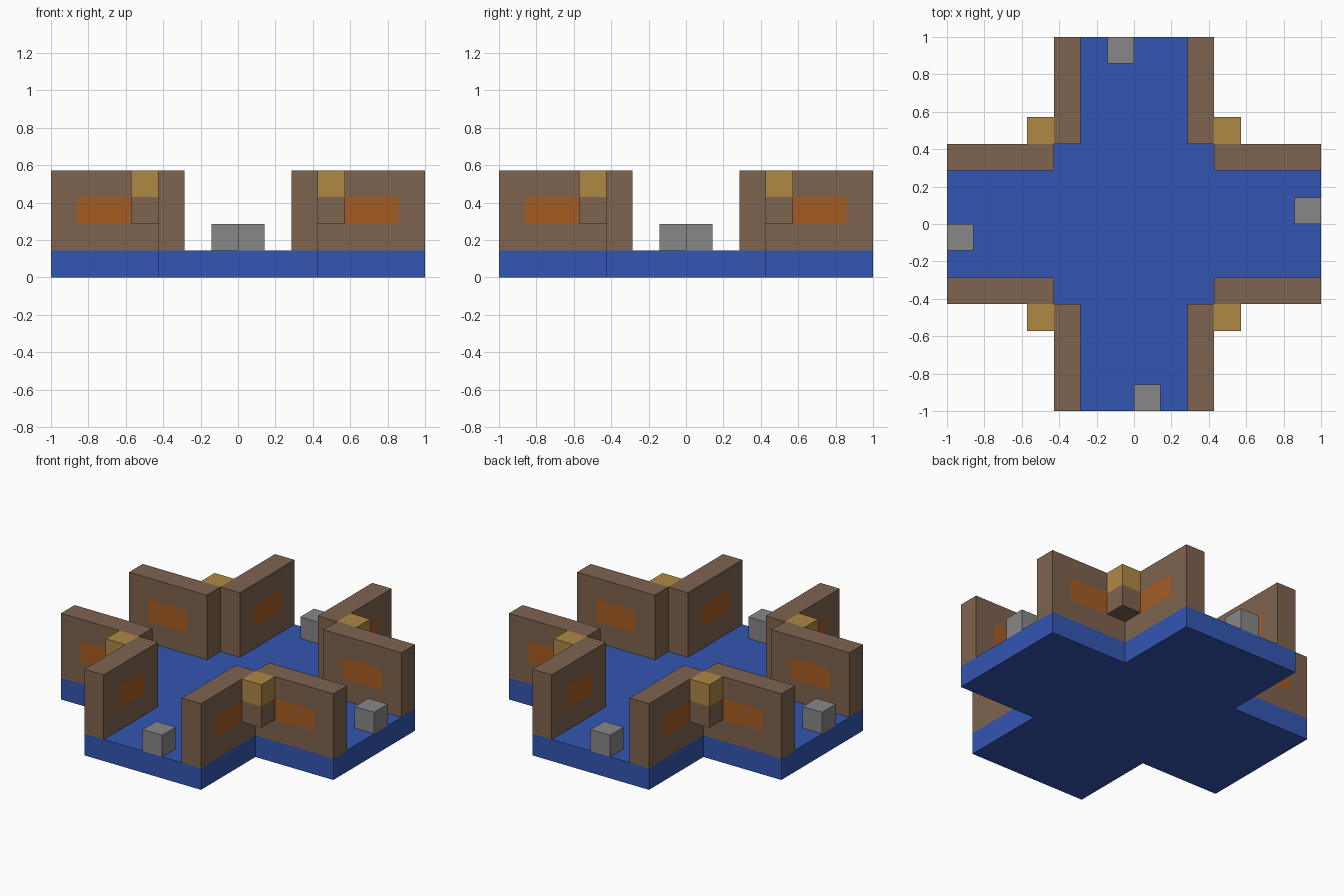
import bpy, bmesh
from math import pi
from mathutils import Matrix, Vector

cube = bpy.data.objects.get("Cube")
if cube:
    bpy.data.objects.remove(cube, do_unlink=True)

U = 1 / 3.5  # two grid modules
H = U / 2    # one grid module


def material(name, rgb):
    lin = [((c / 255 + 0.055) / 1.055) ** 2.4 for c in rgb]
    m = bpy.data.materials.new(name)
    m.use_nodes = True
    m.diffuse_color = (*lin, 1)
    bsdf = next(n for n in m.node_tree.nodes if n.type == 'BSDF_PRINCIPLED')
    bsdf.inputs["Base Color"].default_value = (*lin, 1)
    return m


BLUE = material("floor blue", (51, 86, 178))
BROWN = material("wall brown", (127, 99, 79))
ORANGE = material("panel orange", (165, 92, 36))
GOLD = material("lamp gold", (175, 136, 69))
GREY = material("stone grey", (135, 135, 135))


def finish(name, bm, mats, turn=0):
    bmesh.ops.rotate(bm, verts=bm.verts, matrix=Matrix.Rotation(turn * pi / 2, 3, 'Z'))
    bmesh.ops.recalc_face_normals(bm, faces=bm.faces)
    mesh = bpy.data.meshes.new(name)
    bm.to_mesh(mesh)
    bm.free()
    for m in mats:
        mesh.materials.append(m)
    obj = bpy.data.objects.new(name, mesh)
    bpy.context.collection.objects.link(obj)


def box(lo, hi, cuts=()):
    """Box between two corners in grid modules, sliced at (axis, position) cuts."""
    bm = bmesh.new()
    lo, hi = Vector(lo) * H, Vector(hi) * H
    bmesh.ops.create_cube(bm, size=1)
    for v in bm.verts:
        v.co = [(a + b) / 2 + c * (b - a) for a, b, c in zip(lo, hi, v.co)]
    for axis, pos in cuts:
        normal = Vector([float(i == axis) for i in range(3)])
        bmesh.ops.bisect_plane(bm, geom=bm.verts[:] + bm.edges[:] + bm.faces[:],
                               plane_co=normal * pos * H, plane_no=normal)
    return bm


# Cross-shaped floor slab
bm = bmesh.new()
outline = []
corner = [(7, -3), (7, 3), (3, 3)]
for turn in range(4):
    rot = Matrix.Rotation(turn * pi / 2, 3, 'Z')
    outline += [bm.verts.new(rot @ Vector((x * H, y * H, 0))) for x, y in corner]
base = bm.faces.new(outline)
top = bmesh.ops.extrude_face_region(bm, geom=[base])["geom"]
bmesh.ops.translate(bm, vec=(0, 0, H), verts=[v for v in top if isinstance(v, bmesh.types.BMVert)])
finish("floor", bm, [BLUE])

for turn, side in enumerate(("left", "back", "right", "front")):
    # Pair of walls along the arm, with a coloured panel on both broad faces
    for s, label in ((1, "a"), (-1, "b")):
        y0, y1 = sorted((2 * s, 3 * s))
        bm = box((3, y0, 1), (7, y1, 4), [(0, 4), (0, 6), (2, 2), (2, 3)])
        for f in bm.faces:
            c = f.calc_center_median() / H
            if abs(f.normal.y) > 0.9 and 4 < c.x < 6 and 2 < c.z < 3:
                f.material_index = 1
        finish(f"{side}_wall_{label}", bm, [BROWN, ORANGE], turn)

    # Lamp on the outer corner: gold head over a brown bracket
    bm = box((3, 3, 2), (4, 4, 4), [(2, 3)])
    for f in bm.faces:
        f.material_index = int(f.calc_center_median().z > 3 * H)
    finish(f"{side}_corner_lamp", bm, [BROWN, GOLD], turn)

    # Stone block at the open end of the arm
    finish(f"{side}_stone_block", box((6, 0, 1), (7, 1, 2)), [GREY], turn)
